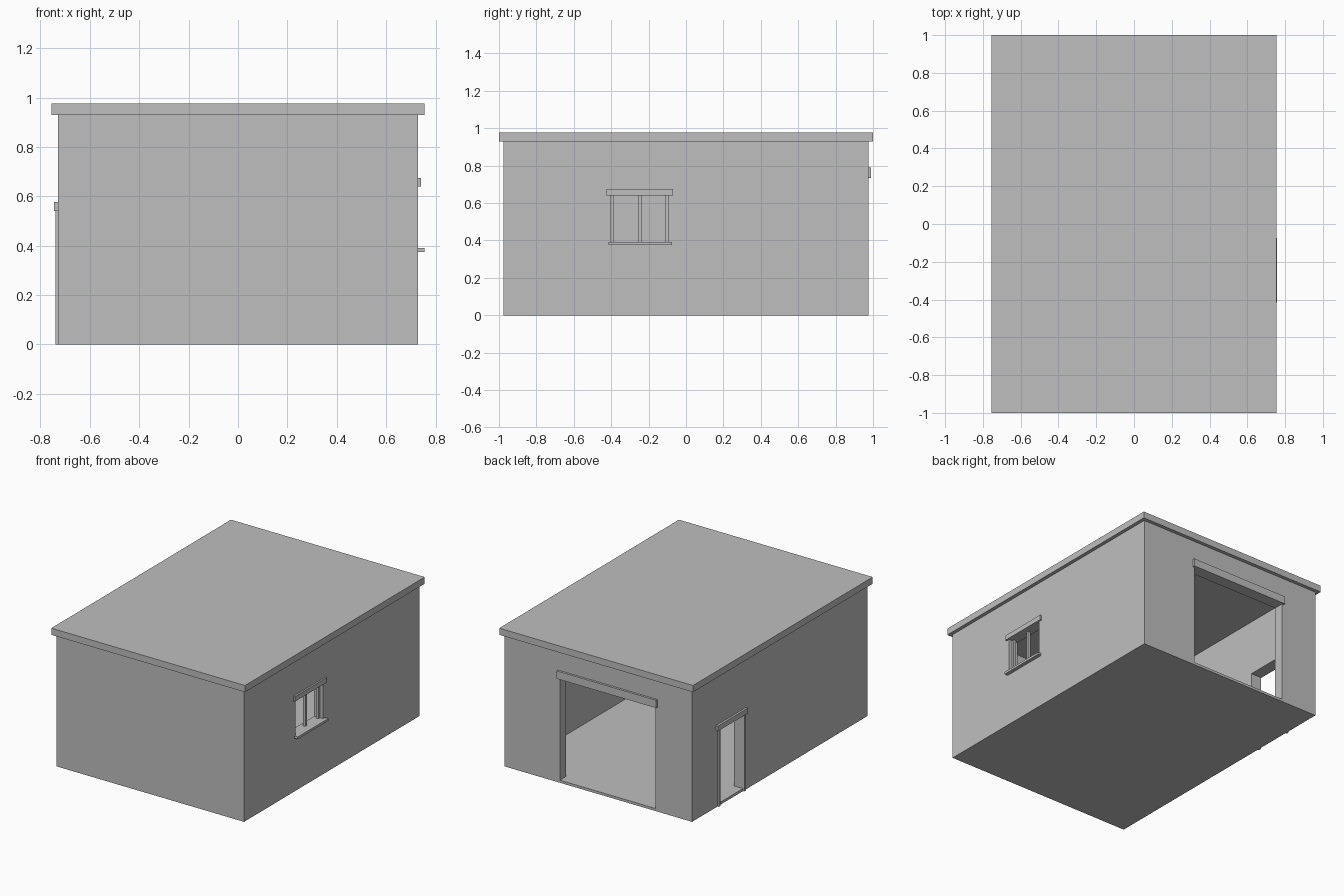
import bpy

if "Cube" in bpy.data.objects:
    bpy.data.objects.remove(bpy.data.objects["Cube"])

# One plain grey for the whole building
grey = bpy.data.materials.new("plain grey")
grey.diffuse_color = (0.52, 0.52, 0.52, 1)
grey.use_nodes = True
grey.node_tree.nodes["Principled BSDF"].inputs["Base Color"].default_value = grey.diffuse_color


def box(name, x, y, z):
    """Box from (min, max) ranges on each axis."""
    bpy.ops.mesh.primitive_cube_add(size=1)
    ob = bpy.context.object
    ob.name = name
    for v in ob.data.vertices:
        v.co = [r[0] if c < 0 else r[1] for c, r in zip(v.co, (x, y, z))]
    ob.data.materials.append(grey)
    return ob


def cut(target, x, y, z):
    """Subtract a box from the target."""
    cutter = box("cutter", x, y, z)
    cutter.hide_render = True
    mod = target.modifiers.new("opening", 'BOOLEAN')
    mod.operation = 'DIFFERENCE'
    mod.solver = 'EXACT'
    mod.object = cutter
    bpy.context.view_layer.objects.active = target
    bpy.ops.object.modifier_apply(modifier=mod.name)
    bpy.data.objects.remove(cutter)


W, D, H, T, FLOOR = 0.73, 0.975, 0.93, 0.07, 0.018

# Wall shell with its floor, then the three openings
walls = box("walls_and_floor", (-W, W), (-D, D), (0, H))
cut(walls, (-W + T, W - T), (-D + T, D - T), (FLOOR, H + 0.1))
cut(walls, (-0.445, 0.30), (D - T - 0.05, D + 0.05), (FLOOR, 0.735))      # garage door
cut(walls, (-W - 0.05, -W + T + 0.05), (0.39, 0.69), (FLOOR, 0.54))       # side door
cut(walls, (W - T - 0.05, W + 0.05), (-0.40, -0.095), (0.39, 0.64))       # window

# Flat overhanging roof
box("roof_slab", (-0.755, 0.755), (-1, 1), (H, 0.977))

# Garage lintel
box("garage_lintel", (-0.46, 0.315), (D - 0.03, 0.99), (0.735, 0.79))

# Side door lintel and jambs
box("door_lintel", (-0.745, -W + 0.03), (0.375, 0.71), (0.54, 0.577))
for i, y in enumerate((0.388, 0.672)):
    box(f"door_jamb_{i + 1}", (-0.74, -W + T), (y, y + 0.02), (0, 0.54))

# Window lintel, sill, side frames and central mullion
box("window_lintel", (W - 0.03, 0.742), (-0.425, -0.07), (0.64, 0.675))
box("window_sill", (W - 0.03, 0.756), (-0.415, -0.075), (0.375, 0.391))
for i, y in enumerate((-0.40, -0.255, -0.112)):
    box(f"window_upright_{i + 1}", (0.685, 0.705), (y, y + 0.016), (0.39, 0.64))
